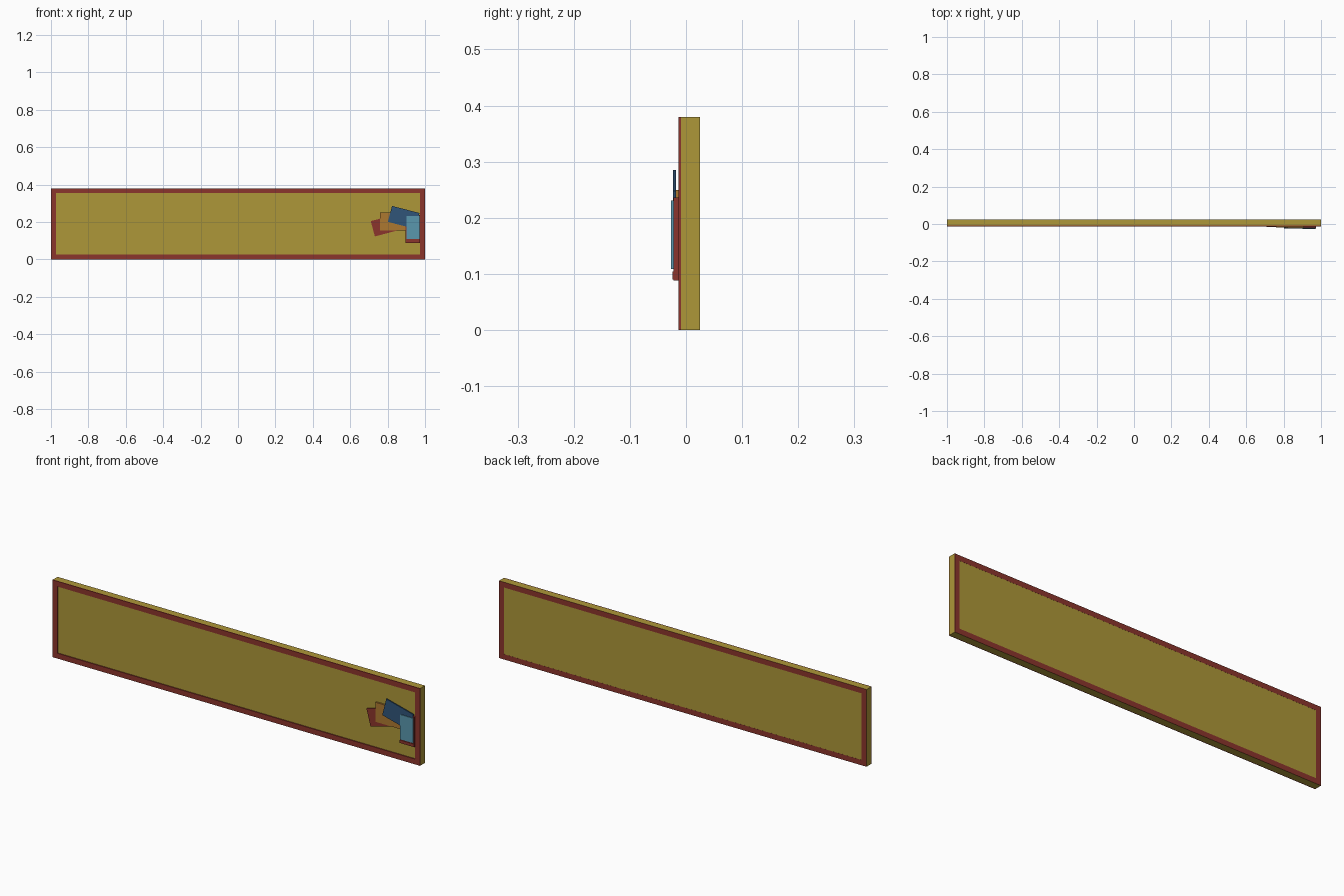
import bpy, math

if "Cube" in bpy.data.objects:
    bpy.data.objects.remove(bpy.data.objects["Cube"])


def material(name, rgb):
    m = bpy.data.materials.new(name)
    m.diffuse_color = (*rgb, 1)
    m.use_nodes = True
    m.node_tree.nodes["Principled BSDF"].inputs["Base Color"].default_value = m.diffuse_color
    return m


GOLD = material("gold", (0.42, 0.31, 0.04))
RED = material("red", (0.26, 0.035, 0.025))
ORANGE = material("orange", (0.42, 0.19, 0.03))
NAVY = material("navy", (0.03, 0.09, 0.19))
SKY = material("sky", (0.10, 0.31, 0.42))


def box(name, x, y, z, mat, angle=0):
    """Box from (min, max) ranges, turned in the front plane about its centre."""
    r = (x, y, z)
    bpy.ops.mesh.primitive_cube_add(size=1, location=[(a + b) / 2 for a, b in r])
    o = bpy.context.object
    o.name = name
    o.scale = [b - a for a, b in r]
    o.rotation_euler.y = -math.radians(angle)
    o.data.materials.append(mat)
    return o


def card(name, cx, cz, w, h, y, mat, angle=0):
    return box(name, (cx - w / 2, cx + w / 2), y, (cz - h / 2, cz + h / 2), mat, angle)


# Panel
H, T = 0.38, 0.026
box("panel", (-1, 1), (-0.009, 0.0248), (0, H), GOLD)

# Border strips, raised on the front and nearly flush on the back
for side, y in (("front", (-0.0135, -0.009)), ("back", (0.0245, 0.0252))):
    for n, z in (("bottom", (0, T)), ("top", (H - T, H))):
        box(f"{side}_border_{n}", (-1, 1), y, z, RED)
    for n, x in (("left", (-1, -1 + T)), ("right", (1 - T, 1))):
        box(f"{side}_border_{n}", x, y, (T, H - T), RED)

# Fan of overlapping cards
card("red_card", 0.798, 0.184, 0.16, 0.085, (-0.015, -0.009), RED, 15)
card("orange_card", 0.835, 0.202, 0.15, 0.096, (-0.0175, -0.009), ORANGE)
card("blue_card", 0.886, 0.224, 0.152, 0.088, (-0.0235, -0.018), NAVY, -14.5)

# Upright pale card on its red backing, with a lip at the foot
card("backing_card", 0.935, 0.162, 0.078, 0.148, (-0.022, -0.009), RED)
card("backing_lip", 0.935, 0.097, 0.078, 0.014, (-0.0245, -0.021), RED)
card("pale_card", 0.936, 0.17, 0.07, 0.122, (-0.0265, -0.020), SKY)
